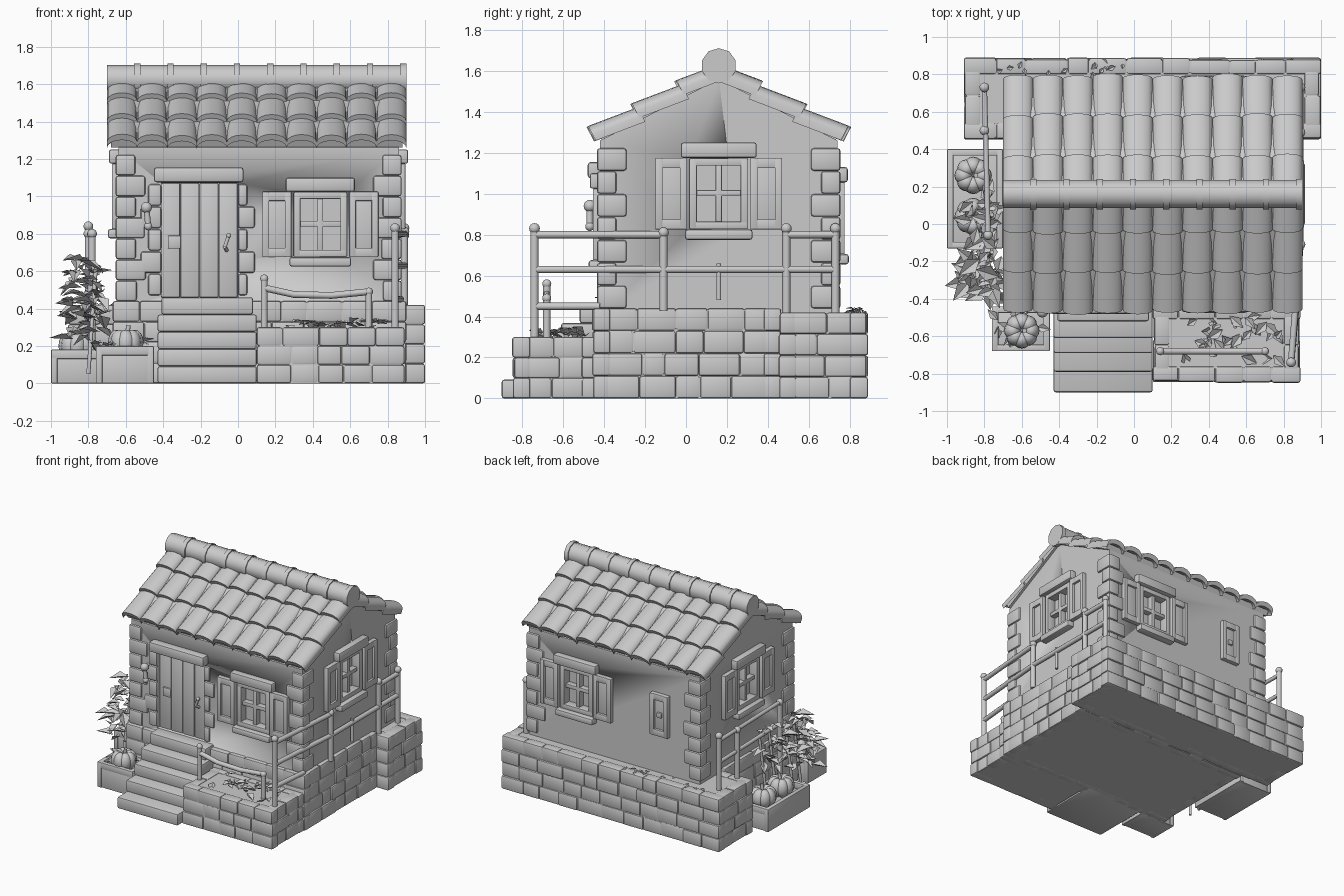
import bpy, bmesh, math, random
from mathutils import Matrix, Vector

random.seed(4)
if "Cube" in bpy.data.objects:
    bpy.data.objects.remove(bpy.data.objects["Cube"])

GREY = (0.6, 0.6, 0.6, 1)
mat = bpy.data.materials.new("plain_grey")
mat.use_nodes = True
mat.diffuse_color = GREY
mat.node_tree.nodes["Principled BSDF"].inputs["Base Color"].default_value = GREY
I = Matrix.Identity(4)


def box(bm, x0, x1, y0, y1, z0, z1, m=I):
    mid = Vector((x0 + x1, y0 + y1, z0 + z1)) / 2
    size = Matrix.Diagonal((x1 - x0, y1 - y0, z1 - z0, 1))
    bmesh.ops.create_cube(bm, size=1, matrix=m @ Matrix.Translation(mid) @ size)


def rod(bm, a, b, r=0.018, knob=0):
    a, b = Vector(a), Vector(b)
    turn = (b - a).to_track_quat('Z', 'Y').to_matrix().to_4x4()
    bmesh.ops.create_cone(bm, cap_ends=True, segments=10, radius1=r, radius2=r, depth=(b - a).length,
                          matrix=Matrix.Translation((a + b) / 2) @ turn)
    if knob:
        ball(bm, b, knob)


def ball(bm, c, r, squash=1):
    return bmesh.ops.create_uvsphere(bm, u_segments=16, v_segments=8, radius=r,
                                     matrix=Matrix.Translation(c) @ Matrix.Diagonal((1, 1, squash, 1)))["verts"]


def finish(name, bm, bevel=0.0, angle=40):
    if bevel:
        bmesh.ops.bevel(bm, geom=bm.edges[:], offset=bevel, segments=2, profile=0.5,
                        affect='EDGES', clamp_overlap=True)
    bmesh.ops.recalc_face_normals(bm, faces=bm.faces[:])
    me = bpy.data.meshes.new(name)
    bm.to_mesh(me)
    bm.free()
    me.materials.append(mat)
    ob = bpy.data.objects.new(name, me)
    bpy.context.collection.objects.link(ob)
    bpy.ops.object.select_all(action='DESELECT')
    ob.select_set(True)
    bpy.context.view_layer.objects.active = ob
    bpy.ops.object.shade_smooth_by_angle(angle=math.radians(angle))
    return ob


def prism(bm, outline, x0, x1):
    # extrude a y-z outline along x
    face = bm.faces.new([bm.verts.new((x0, y, z)) for y, z in outline])
    new = bmesh.ops.extrude_face_region(bm, geom=[face])["geom"]
    bmesh.ops.translate(bm, vec=(x1 - x0, 0, 0), verts=[v for v in new if isinstance(v, bmesh.types.BMVert)])


def run(a, b, step):
    # uneven cuts along a length
    n = max(1, round((b - a) / step))
    cuts = [a + (b - a) * (i + random.uniform(-0.2, 0.2)) / n for i in range(1, n)]
    return zip([a] + cuts, cuts + [b])


# Stone foundations: a core with a skin of uneven blocks
def masonry(name, x0, x1, y0, y1, top, rows):
    core, bm = bmesh.new(), bmesh.new()
    box(core, x0 + .015, x1 - .015, y0 + .015, y1 - .015, 0, top - .006)
    finish(name + "_core", core)
    for r in range(rows):
        z0, z1 = top * r / rows, top * (r + 1) / rows
        for a, b in run(x0, x1, 0.17):
            d, e = random.uniform(0, .012), random.uniform(0, .012)
            box(bm, a, b, y0 + d, y0 + .09, z0, z1)
            box(bm, a, b, y1 - .09, y1 - e, z0, z1)
        for a, b in run(y0 + .05, y1 - .05, 0.17):
            d, e = random.uniform(0, .012), random.uniform(0, .012)
            box(bm, x0 + d, x0 + .09, a, b, z0, z1)
            box(bm, x1 - .09, x1 - e, a, b, z0, z1)
    finish(name + "_blocks", bm, 0.012)


masonry("rear_base", -.91, 1.0, .45, .89, .42, 4)
masonry("middle_base", -.67, .9, -.46, .47, .44, 4)
masonry("porch", .1, .89, -.85, -.42, .3, 3)

# Front steps
bm = bmesh.new()
for i, y in enumerate((-.9, -.79, -.69, -.61, -.52)):
    side = .02 if i == 4 else 0
    box(bm, -.43 + side, .1 - side, y, -.4, .092 * i, .092 * (i + 1))
finish("steps", bm, 0.012)

# Walls with recessed openings
WINDOWS = [("front", .44, -.42, .85, 0), ("right", .86, .16, 1.0, 90),
           ("back", .43, .74, .88, 180), ("left", -.64, .16, 1.0, -90)]
frames = {n: Matrix.Translation((x, y, z)) @ Matrix.Rotation(math.radians(a), 4, 'Z') for n, x, y, z, a in WINDOWS}
bm = bmesh.new()
prism(bm, [(-.42, .4), (.74, .4), (.74, 1.26), (.16, 1.57), (-.42, 1.26)], -.64, .86)
walls = finish("walls", bm, angle=20)
bm = bmesh.new()
box(bm, -.41, 0, -.5, -.38, .46, 1.07)
for m in frames.values():
    box(bm, -.14, .14, -.1, .05, -.17, .17, m)
cutter = finish("opening_cutter", bm)
cutter.hide_render = True
mod = walls.modifiers.new("openings", 'BOOLEAN')
mod.object, mod.operation, mod.solver = cutter, 'DIFFERENCE', 'EXACT'
bpy.context.view_layer.objects.active = walls
bpy.ops.object.modifier_apply(modifier=mod.name)
bpy.data.objects.remove(cutter)

# Windows, shutters, lintels and sills
for name, m in frames.items():
    bm = bmesh.new()
    for s in (-1, 1):
        box(bm, s * .125 - .018, s * .125 + .018, -.02, .05, -.17, .17, m)
        box(bm, -.14, .14, -.02, .05, s * .155 - .018, s * .155 + .018, m)
    box(bm, -.015, .015, 0, .05, -.16, .16, m)
    box(bm, -.13, .13, .002, .05, -.012, .018, m)
    finish(name + "_window_frame", bm, .004)
    bm = bmesh.new()
    for s in (-1, 1):
        c = s * .232
        box(bm, c - .07, c + .07, -.015, .01, -.17, .17, m)
        for t in (-1, 1):
            box(bm, c + t * .06 - .018, c + t * .06 + .018, -.035, .01, -.175, .175, m)
            box(bm, c - .07, c + .07, -.033, .01, t * .15 - .025, t * .15 + .025, m)
    finish(name + "_shutters", bm, .005)
    bm = bmesh.new()
    box(bm, -.185, .185, -.05, .02, .175, .25, m)
    box(bm, -.165, .165, -.055, .02, -.225, -.175, m)
    finish(name + "_lintel_and_sill", bm, .012)

# Small rear hatch
bm = bmesh.new()
box(bm, -.37, -.23, .72, .755, .72, 1.04)
for s in (-1, 1):
    box(bm, -.3 + s * .06 - .018, -.3 + s * .06 + .018, .72, .775, .715, 1.045)
    box(bm, -.37, -.23, .72, .773, .88 + s * .14 - .025, .88 + s * .14 + .025)
box(bm, -.32, -.28, .72, .77, .86, .9)
finish("rear_hatch", bm, .005)

# Door, its lintel, plate, handle and wall lamp
bm = bmesh.new()
for i in range(4):
    box(bm, -.41 + i * .1025, -.31 + i * .1025, -.398, -.37, .46, 1.07)
finish("door_planks", bm, .006)
bm = bmesh.new()
box(bm, -.45, .03, -.48, -.4, 1.075, 1.155)
finish("door_lintel", bm, .015)
bm = bmesh.new()
box(bm, -.375, -.305, -.41, -.39, .72, .79)
finish("door_plate", bm, .006)
bm = bmesh.new()
rod(bm, (-.06, -.4, .71), (-.07, -.43, .73), .01)
rod(bm, (-.07, -.43, .73), (-.05, -.43, .79), .01, .014)
finish("door_handle", bm)
bm = bmesh.new()
rod(bm, (-.49, -.4, .94), (-.49, -.47, .94), .014, .03)
rod(bm, (-.49, -.47, .94), (-.48, -.47, .84), .016, .022)
finish("wall_lamp", bm)

# Corner stones and door jamb stones
bm = bmesh.new()
for sx, x in ((-1, -.64), (1, .86)):
    for sy, y in ((-1, -.42), (1, .74)):
        for i in range(7):
            lx, ly = (.13, .08) if i % 2 else (.08, .13)
            xs = sorted((x + sx * .015, x - sx * (lx + random.uniform(0, .02))))
            ys = sorted((y + sy * .015, y - sy * ly))
            box(bm, *xs, *ys, .44 + i * .112, .55 + i * .112)
for i in range(5):
    w = .04 * (i % 2)
    box(bm, -.48 - w, -.41, -.435, -.4, .47 + i * .12, .585 + i * .12)
    box(bm, 0, .05 + w, -.435, -.4, .47 + i * .12, .585 + i * .12)
finish("corner_stones", bm, .014)

# Roof: two decks covered in overlapping barrel tiles
TILT, LENGTH, COLS, ROWS = math.radians(27.5), .72, 10, 3
X0, X1 = -.7, .9
deck, tiles = bmesh.new(), bmesh.new()
for side in (0, 180):
    m = (Matrix.Translation((.1, .16, 1.66)) @ Matrix.Rotation(math.radians(side), 4, 'Z')
         @ Matrix.Rotation(TILT, 4, 'X'))
    box(deck, -.78, .78, -LENGTH + .03, 0, -.09, -.045, m)
    w = (X1 - X0) / COLS
    for row in range(ROWS):
        top, low = -row * LENGTH / ROWS + .02, -(row + 1) * LENGTH / ROWS
        for col in range(COLS):
            cx = -.8 + (col + .5) * w
            rings = []
            for v, lift in ((top, -.028), (low + random.uniform(-.008, .008), .002)):
                arc = [(cx - math.cos(math.pi * k / 8) * w / 2, math.sin(math.pi * k / 8) * .045 - .045) for k in range(9)]
                ring = arc + [(u, h - .035) for u, h in reversed(arc)]
                rings.append([tiles.verts.new(m @ Vector((u, v, h + lift))) for u, h in ring])
            n = len(rings[0])
            for k in range(n):
                j = (k + 1) % n
                tiles.faces.new((rings[0][k], rings[0][j], rings[1][j], rings[1][k]))
            for r in rings:
                for k in range(8):
                    tiles.faces.new((r[k], r[k + 1], r[n - 2 - k], r[n - 1 - k]))
finish("roof_deck", deck)
finish("roof_tiles", tiles, angle=50)
bm = bmesh.new()
for i in range(9):
    a = X0 + i * 1.6 / 9
    rod(bm, (a, .16, 1.625), (a + .17, .16, 1.625), .078)
    rod(bm, (a + .145, .16, 1.625), (a + .178, .16, 1.625), .086)
finish("ridge_caps", bm)

# Railings
bm = bmesh.new()
for x, y, z0, z1 in ((.84, -.74, .28, .83), (.89, -.11, .43, .81), (.89, .49, .41, .83), (.89, .73, .41, .83),
                     (-.8, .73, .41, .84), (-.8, .5, .41, .8), (-.78, -.06, .1, .8)):
    rod(bm, (x, y, z0), (x, y, z1), .02, .026)
for z in (.8, .63):
    rod(bm, (.84, -.74, z), (.89, -.11, z))
    rod(bm, (.89, .49, z), (.89, .73, z))
    rod(bm, (-.8, .73, z), (-.78, -.06, z), .015)
rod(bm, (.89, -.11, .63), (.89, .49, .63))
rod(bm, (.89, .16, .48), (.89, .16, .66), .012)
rod(bm, (.84, -.74, .45), (.87, -.42, .45))
finish("side_railings", bm)
bm = bmesh.new()
rod(bm, (.14, -.68, .28), (.14, -.68, .56), .018, .022)
rod(bm, (.7, -.68, .28), (.7, -.68, .49), .018, .022)
bar = [(.14, .51), (.3, .475), (.5, .47), (.7, .49)]
for (xa, za), (xb, zb) in zip(bar, bar[1:]):
    rod(bm, (xa, -.68, za), (xb, -.68, zb), .018, .018)
finish("porch_rail", bm)

# Planters
for name, x0, x1, y0, y1, h in (("side_planter", -1, -.7, -.13, .4, .18), ("front_planter", -.76, -.45, -.68, -.44, .2)):
    bm = bmesh.new()
    t = .035
    box(bm, x0, x0 + t, y0, y1, 0, h)
    box(bm, x1 - t, x1, y0, y1, 0, h)
    for y in (y0, y1 - t):
        box(bm, x0, x1, y, y + t, h - .05, h)
        box(bm, x0, x1, y + .006, y + t - .006, 0, h - .03)
    box(bm, x0 + .01, x1 - .01, y0 + .01, y1 - .01, 0, h - .05)
    finish(name, bm, .006)

# Pumpkins with ribs and stalks
for i, (x, y, z, r) in enumerate(((-.6, -.57, .22, .095), (-.86, .26, .2, .1), (-.86, .04, .2, .1))):
    bm = bmesh.new()
    for k in range(8):
        a = k * math.pi / 4
        ball(bm, (x + math.cos(a) * r * .5, y + math.sin(a) * r * .5, z), r * .5, 1.4)
    rod(bm, (x, y, z), (x + .015, y, z + r * .95), .012)
    finish("pumpkin_%d" % (i + 1), bm)

# Leafy plants: stems with kite-shaped folded leaves
def plant(name, c, spread, count, size):
    bm = bmesh.new()
    for _ in range(count):
        tip = Vector(c) + Vector([random.uniform(-s, s) for s in spread])
        m = (Matrix.Translation(tip) @ Matrix.Rotation(random.uniform(0, 6.28), 4, 'Z')
             @ Matrix.Rotation(random.uniform(-.5, .6), 4, 'Y') @ Matrix.Scale(size * random.uniform(.7, 1.2), 4))
        a, b, l, r = [bm.verts.new(m @ Vector(p)) for p in ((0, 0, 0), (1, 0, -.15), (.45, .3, .15), (.45, -.3, .15))]
        bm.faces.new((a, l, b))
        bm.faces.new((a, b, r))
    finish(name + "_leaves", bm)


plant("tall_plant", (-.8, -.1, .5), (.07, .25, .17), 55, .12)
plant("corner_plant", (-.82, -.3, .35), (.07, .07, .14), 30, .12)
plant("planter_vine", (-.62, -.55, .22), (.12, .08, .03), 14, .09)
plant("porch_vine", (.5, -.6, .315), (.25, .12, .012), 30, .09)
plant("ledge_vine", (-.4, .83, .43), (.35, .03, .01), 14, .05)
bm = bmesh.new()
for y in (-.3, -.2, 0, .12):
    rod(bm, (-.8, y, .05), (-.76, y + .05, .62), .011)
finish("plant_stems", bm)
